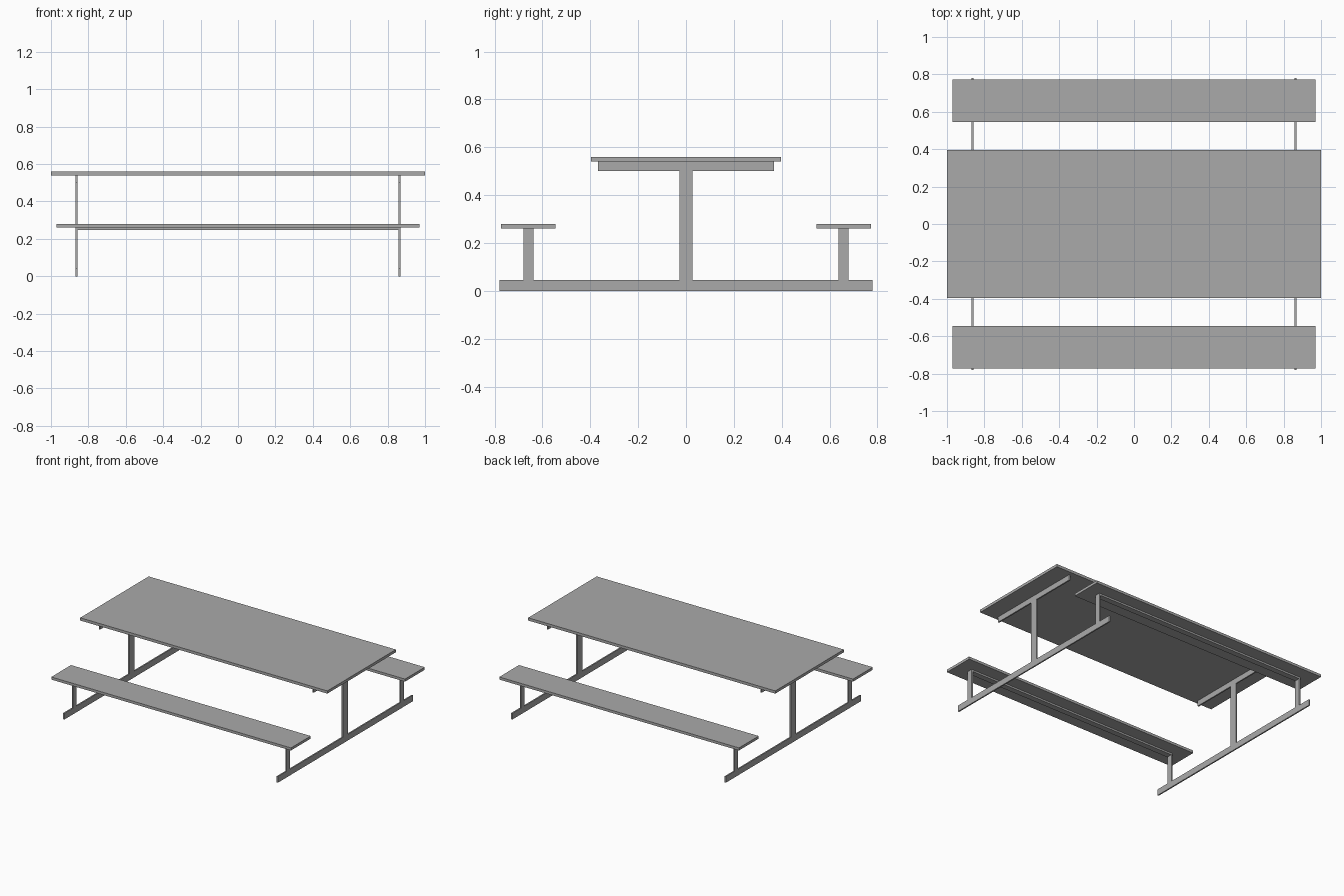
import bpy

cube = bpy.data.objects.get("Cube")
if cube:
    bpy.data.objects.remove(cube, do_unlink=True)

grey = bpy.data.materials.new("plain grey")
grey.use_nodes = True
COLOUR = (0.4, 0.4, 0.4, 1)
grey.diffuse_color = COLOUR
grey.node_tree.nodes["Principled BSDF"].inputs["Base Color"].default_value = COLOUR


def box(name, x, y, z):
    """Box spanning the (low, high) pairs x, y and z."""
    spans = (x, y, z)
    bpy.ops.mesh.primitive_cube_add(size=1, location=[(a + b) / 2 for a, b in spans])
    obj = bpy.context.object
    obj.name = name
    obj.scale = [b - a for a, b in spans]
    bpy.ops.object.transform_apply(location=False, rotation=False, scale=True)
    obj.data.materials.append(grey)
    return obj


def around(centre, half):
    return (centre - half, centre + half)


FRAME_X = 0.864     # distance of each end frame from the middle
HALF_BAR = 0.005    # half thickness of the flat bars
SEAT_POST_Y = 0.659
FOOT_TOP, SEAT_BOTTOM, TOP_BOTTOM = 0.045, 0.26, 0.54

# Table top
box("table_top", (-1, 1), (-0.396, 0.396), (TOP_BOTTOM, 0.56))

# End frames: foot bar, column, top bracket and seat posts
for side, sx in (("right", -1), ("left", 1)):
    x = around(sx * FRAME_X, HALF_BAR)
    box(side + "_foot_bar", x, (-0.78, 0.78), (0, FOOT_TOP))
    box(side + "_column", x, (-0.028, 0.028), (FOOT_TOP, 0.5))
    box(side + "_top_bracket", x, (-0.367, 0.367), (0.5, TOP_BOTTOM))
    for end, sy in (("front", -1), ("back", 1)):
        box(f"{side}_{end}_seat_post", x, around(sy * SEAT_POST_Y, 0.021),
            (FOOT_TOP, SEAT_BOTTOM))

# Benches with a flat rail under each
for end, sy in (("front", -1), ("back", 1)):
    box(end + "_bench", (-0.97, 0.97), around(sy * SEAT_POST_Y, 0.114),
        (SEAT_BOTTOM, 0.279))
    box(end + "_bench_rail", around(0, FRAME_X - HALF_BAR),
        around(sy * SEAT_POST_Y, 0.021), (0.247, SEAT_BOTTOM))
